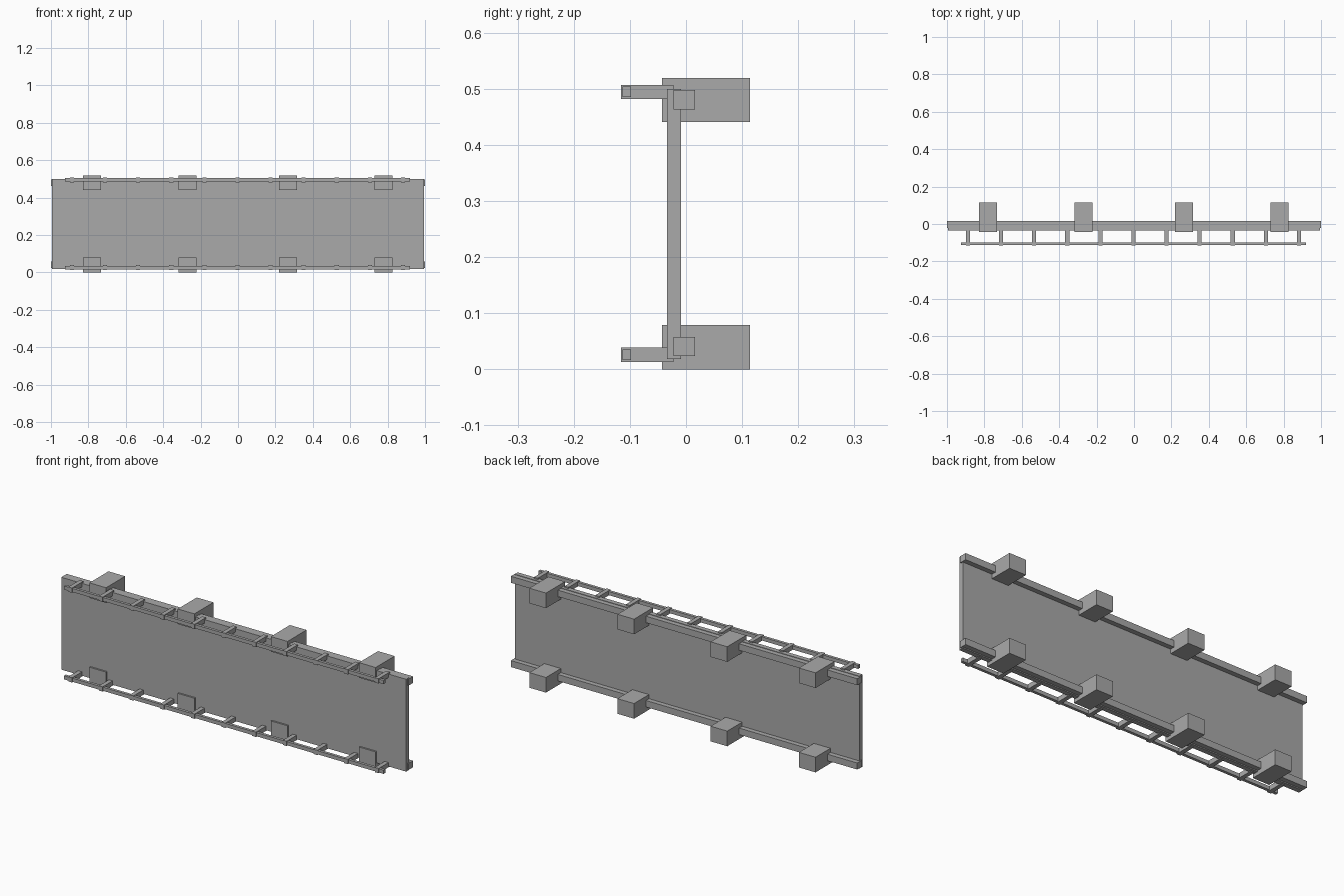
import bpy
import bmesh

cube = bpy.data.objects.get("Cube")
if cube:
    bpy.data.objects.remove(cube, do_unlink=True)

grey = bpy.data.materials.new("plain_grey")
grey.use_nodes = True
colour = (0.4, 0.4, 0.4, 1)
grey.diffuse_color = colour
grey.node_tree.nodes["Principled BSDF"].inputs["Base Color"].default_value = colour


def box(name, x, y, z):
    """Box spanning the given (low, high) range on each axis."""
    bm = bmesh.new()
    bmesh.ops.create_cube(bm, size=1)
    for v in bm.verts:
        for axis, (low, high) in enumerate((x, y, z)):
            v.co[axis] = high if v.co[axis] > 0 else low
    mesh = bpy.data.meshes.new(name)
    bm.to_mesh(mesh)
    bm.free()
    mesh.materials.append(grey)
    obj = bpy.data.objects.new(name, mesh)
    bpy.context.collection.objects.link(obj)
    return obj


def around(centre, half):
    return centre - half, centre + half


# Main wall panel
box("panel", (-0.995, 0.995), (-0.034, -0.009), (0.018, 0.5))

# Both levels: long beam, mounting blocks, outrigger arms and thin front rail
levels = {
    "lower": (0.0405, 0.0395, 0.026),
    "upper": (0.4805, 0.48, 0.4945),
}
for level, (beam_z, block_z, rail_z) in levels.items():
    box(level + "_beam", (-1, 1), (-0.022, 0.016), around(beam_z, 0.017))
    for i, x in enumerate((-0.78, -0.27, 0.268, 0.777)):
        box(f"{level}_block_{i + 1}", around(x, 0.048),
            (-0.043, 0.114), around(block_z, 0.0395))
    for i in range(11):
        box(f"{level}_arm_{i + 1}", around(-0.003 + (i - 5) * 0.177, 0.011),
            (-0.116, -0.022), around(rail_z, 0.0125))
    box(level + "_rail", (-0.925, 0.92), (-0.113, -0.098), around(rail_z, 0.0095))
